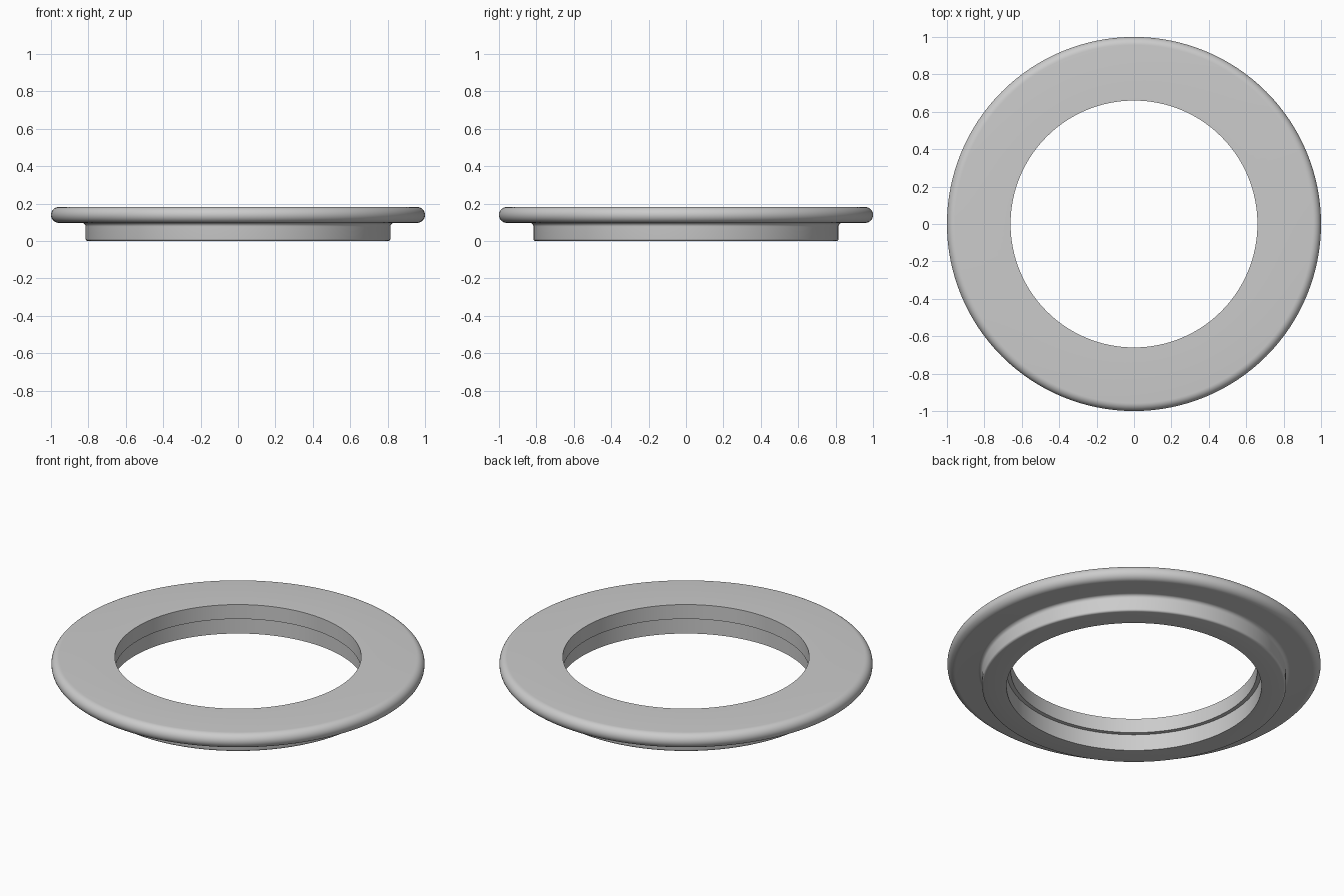
import bpy
import bmesh
from math import cos, sin, pi, radians
from mathutils import Matrix, Vector

SEGMENTS = 128
HEIGHT, FLANGE_BOTTOM = 0.182, 0.097
OUTER, NECK, BORE, RECESS = 1.0, 0.815, 0.66, 0.683
FILLET, EDGE = 0.02, 0.012

cube = bpy.data.objects.get("Cube")
if cube:
    bpy.data.objects.remove(cube, do_unlink=True)


def arc(x, z, r, start, end, steps):
    """Points of an arc in the radius/height plane, angles in degrees."""
    angles = [radians(start + (end - start) * i / steps) for i in range(steps + 1)]
    return [(x + r * cos(a), z + r * sin(a)) for a in angles]


# Closed cross-section: bore, recess, neck, fillet, rounded rim
rim = (HEIGHT - FLANGE_BOTTOM) / 2
profile = [(BORE, HEIGHT), (BORE, FLANGE_BOTTOM), (RECESS, FLANGE_BOTTOM), (RECESS, 0)]
profile += arc(NECK - EDGE, EDGE, EDGE, -90, 0, 4)
profile += arc(NECK + FILLET, FLANGE_BOTTOM - FILLET, FILLET, 180, 90, 6)
profile += arc(OUTER - rim, FLANGE_BOTTOM + rim, rim, -90, 90, 16)

# Revolve the section into the flanged ring
bm = bmesh.new()
rings = []
for s in range(SEGMENTS):
    turn = Matrix.Rotation(2 * pi * s / SEGMENTS, 3, 'Z')
    rings.append([bm.verts.new(turn @ Vector((r, 0, z))) for r, z in profile])
count = len(profile)
for s, ring in enumerate(rings):
    following = rings[(s + 1) % SEGMENTS]
    for i in range(count):
        j = (i + 1) % count
        bm.faces.new((ring[i], following[i], following[j], ring[j]))
bmesh.ops.recalc_face_normals(bm, faces=bm.faces)
mesh = bpy.data.meshes.new("flanged_ring")
bm.to_mesh(mesh)
bm.free()

# Plain grey material
grey = bpy.data.materials.new("light_grey")
grey.use_nodes = True
colour = (0.6, 0.6, 0.6, 1)
grey.diffuse_color = colour
grey.node_tree.nodes["Principled BSDF"].inputs["Base Color"].default_value = colour
mesh.materials.append(grey)

ring_object = bpy.data.objects.new("flanged_ring", mesh)
bpy.context.collection.objects.link(ring_object)
bpy.context.view_layer.objects.active = ring_object
ring_object.select_set(True)
bpy.ops.object.shade_smooth_by_angle(angle=radians(35))
